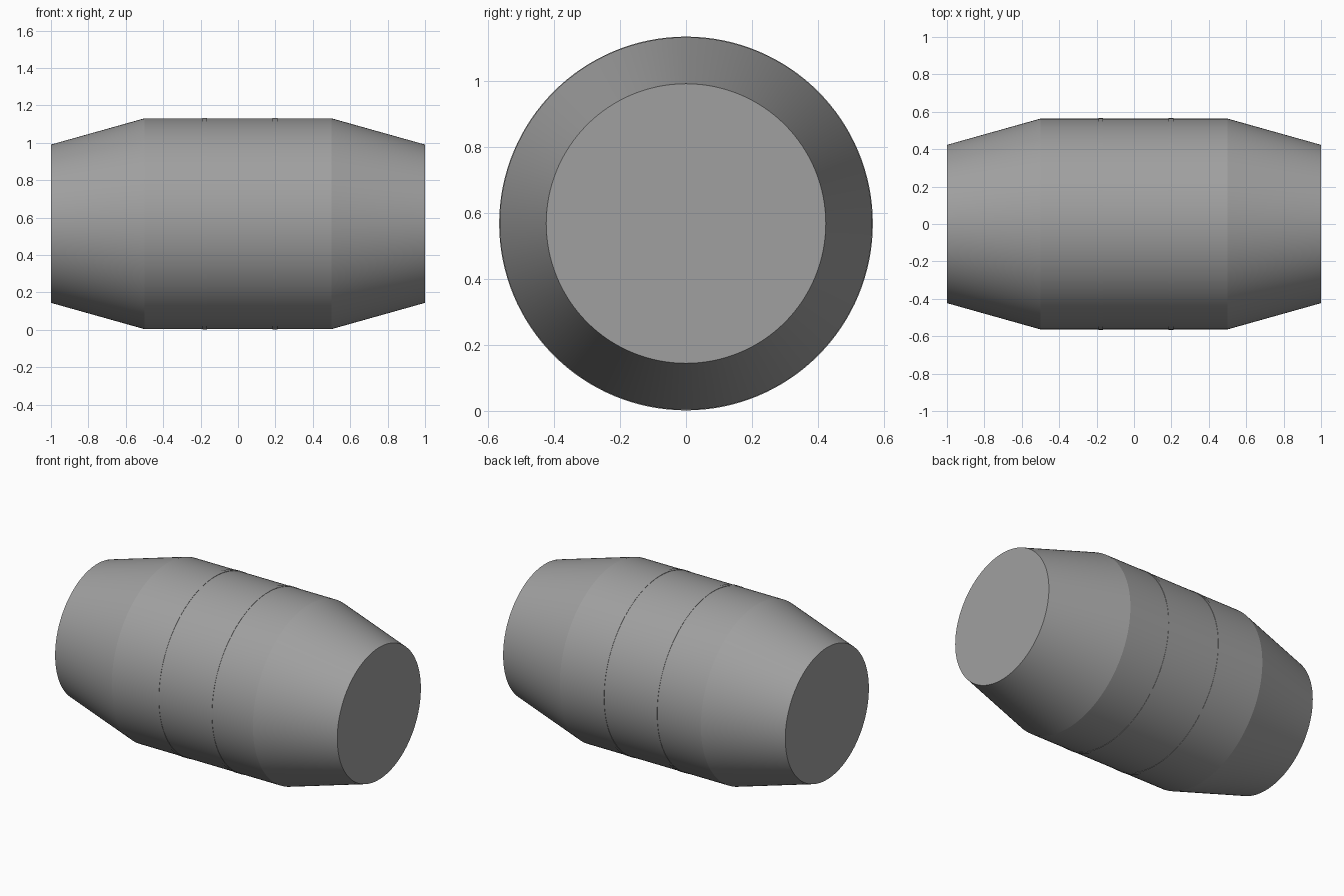
import bpy, bmesh, math

if "Cube" in bpy.data.objects:
    bpy.data.objects.remove(bpy.data.objects["Cube"])

SIDES = 128
BODY_R = 0.5635
HOOP_R = 0.5655
CENTRE_Z = HOOP_R + 0.002

# Dark grey finish
grey = bpy.data.materials.new("dark_grey")
grey.diffuse_color = (0.35, 0.35, 0.35, 1)
grey.use_nodes = True
grey.node_tree.nodes["Principled BSDF"].inputs["Base Color"].default_value = grey.diffuse_color


def lathe(name, profile):
    """Closed solid turned around the x axis from (x, radius) points."""
    bm = bmesh.new()
    rings = []
    for x, r in profile:
        rings.append([bm.verts.new((x, r * math.sin(2 * math.pi * i / SIDES),
                                    r * math.cos(2 * math.pi * i / SIDES)))
                      for i in range(SIDES)])
    for a, b in zip(rings, rings[1:]):
        for i in range(SIDES):
            j = (i + 1) % SIDES
            bm.faces.new((a[i], a[j], b[j], b[i]))
    bm.faces.new(rings[0])
    bm.faces.new(rings[-1])
    bmesh.ops.recalc_face_normals(bm, faces=bm.faces)
    mesh = bpy.data.meshes.new(name)
    bm.to_mesh(mesh)
    bm.free()
    mesh.materials.append(grey)
    obj = bpy.data.objects.new(name, mesh)
    obj.location.z = CENTRE_Z
    bpy.context.collection.objects.link(obj)
    bpy.ops.object.select_all(action='DESELECT')
    obj.select_set(True)
    bpy.context.view_layer.objects.active = obj
    bpy.ops.object.shade_smooth_by_angle(angle=math.radians(10))
    return obj


# Barrel body and its two thin raised hoops, turned as one solid
profile = [(-1, 0.423), (-0.5, BODY_R)]
for hoop_x in (-0.178, 0.198):
    profile += [(hoop_x - 0.013, BODY_R), (hoop_x - 0.013, HOOP_R),
                (hoop_x + 0.013, HOOP_R), (hoop_x + 0.013, BODY_R)]
profile += [(0.5, BODY_R), (1, 0.423)]
lathe("barrel", profile)
